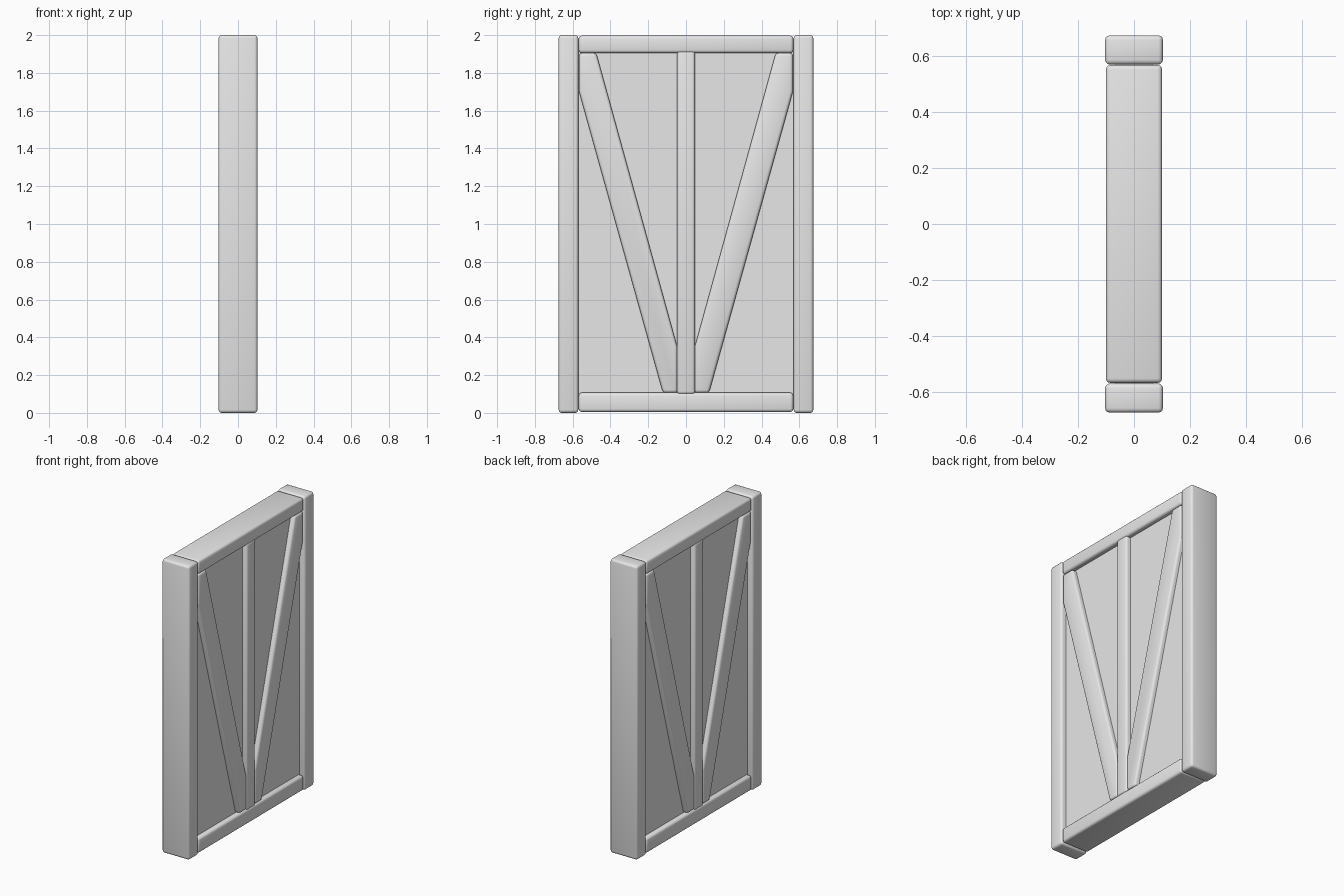
import bpy, bmesh, math

cube = bpy.data.objects.get("Cube")
if cube:
    bpy.data.objects.remove(cube, do_unlink=True)

# Single plain grey finish
GREY = (0.8, 0.8, 0.8, 1.0)
grey = bpy.data.materials.new("light_grey")
grey.use_nodes = True
grey.diffuse_color = GREY
grey.node_tree.nodes["Principled BSDF"].inputs["Base Color"].default_value = GREY


def board(name, outline, half, bevel):
    """Extrude a (y, z) outline from -half to +half in x and round its edges."""
    bm = bmesh.new()
    face = bm.faces.new([bm.verts.new((-half, y, z)) for y, z in outline])
    grown = bmesh.ops.extrude_face_region(bm, geom=[face])["geom"]
    moved = [v for v in grown if isinstance(v, bmesh.types.BMVert)]
    bmesh.ops.translate(bm, verts=moved, vec=(2 * half, 0, 0))
    bmesh.ops.recalc_face_normals(bm, faces=bm.faces[:])
    if bevel:
        bmesh.ops.bevel(bm, geom=bm.edges[:], offset=bevel, segments=3,
                        profile=0.5, affect='EDGES', clamp_overlap=True)
    mesh = bpy.data.meshes.new(name)
    bm.to_mesh(mesh)
    bm.free()
    mesh.materials.append(grey)
    obj = bpy.data.objects.new(name, mesh)
    bpy.context.collection.objects.link(obj)
    bpy.ops.object.select_all(action='DESELECT')
    obj.select_set(True)
    bpy.context.view_layer.objects.active = obj
    bpy.ops.object.shade_smooth_by_angle(angle=math.radians(40))
    return obj


def rect(y0, y1, z0, z1):
    return [(y0, z0), (y1, z0), (y1, z1), (y0, z1)]


# Recessed panel, rails and the middle upright
board("panel", rect(-0.58, 0.58, 0.05, 1.95), 0.066, 0)
board("top_rail", rect(-0.568, 0.568, 1.905, 1.997), 0.1, 0.016)
board("bottom_rail", rect(-0.568, 0.568, 0.005, 0.107), 0.1, 0.016)
board("middle_upright", rect(-0.047, 0.047, 0.1, 1.915), 0.1, 0.014)

# Side posts and diagonal braces, mirrored front to back
BRACE = [(0.566, 1.905), (0.475, 1.905), (0.045, 0.345),
         (0.045, 0.106), (0.122, 0.106), (0.566, 1.7)]
for side, s in (("front", -1), ("back", 1)):
    post = [(s * y, z) for y, z in rect(0.57, 0.674, 0, 2)]
    board(side + "_post", post, 0.103, 0.016)
    board(side + "_brace", [(s * y, z) for y, z in BRACE], 0.098, 0.016)
